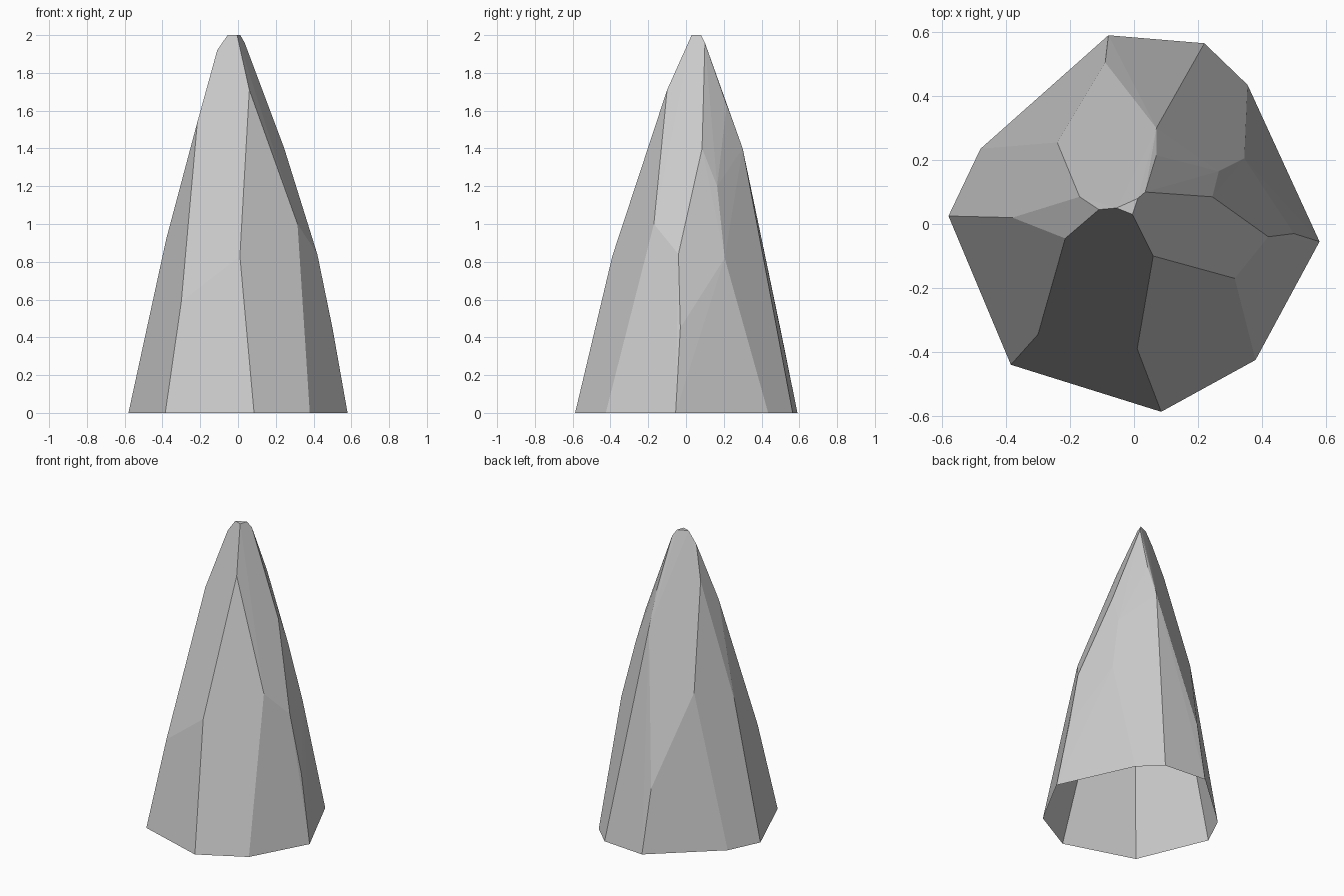
import bpy
import bmesh

default_cube = bpy.data.objects.get("Cube")
if default_cube:
    bpy.data.objects.remove(default_cube, do_unlink=True)


def make_material(name, colour):
    """One flat colour, shown both in the viewport and in a render."""
    material = bpy.data.materials.new(name)
    material.use_nodes = True
    material.diffuse_color = colour
    shader = material.node_tree.nodes["Principled BSDF"]
    shader.inputs["Base Color"].default_value = colour
    shader.inputs["Roughness"].default_value = 1
    return material


def make_faceted_shell(name, corners, material):
    """Stretch flat facets over the corners and leave the underside open."""
    bm = bmesh.new()
    for corner in corners:
        bm.verts.new(corner)
    hull = bmesh.ops.convex_hull(bm, input=bm.verts[:])
    loose = [item for item in hull["geom_interior"]
             if isinstance(item, bmesh.types.BMVert)]
    bmesh.ops.delete(bm, geom=loose, context="VERTS")

    # Merge nearly level triangles into broad chiselled facets
    bmesh.ops.dissolve_limit(bm, angle_limit=0.03,
                             verts=bm.verts[:], edges=bm.edges[:])
    bmesh.ops.recalc_face_normals(bm, faces=bm.faces[:])

    # Open base
    underside = [face for face in bm.faces
                 if all(vert.co.z < 0.001 for vert in face.verts)]
    bmesh.ops.delete(bm, geom=underside, context="FACES")

    mesh = bpy.data.meshes.new(name)
    bm.to_mesh(mesh)
    bm.free()
    mesh.materials.append(material)
    shell = bpy.data.objects.new(name, mesh)
    bpy.context.collection.objects.link(shell)
    return shell


# Ground outline, counter-clockwise
outline = [(-.58, .025), (-.385, -.44), (.085, -.587), (.38, -.425),
           (.58, -.055), (.355, .435), (.22, .565), (-.08, .59), (-.48, .235)]
base_corners = [(x, y, 0) for x, y in outline]

# Corners where the facets meet, from low to high
lower_corners = [(-.3, -.345, .59), (.01, -.39, .83), (.5, -.03, .45),
                 (.345, .205, .82), (-.09, .505, .42)]
middle_corners = [(.315, -.17, 1), (.42, -.04, .84), (-.24, .255, 1.02),
                  (-.38, .02, .92), (.265, .165, 1.2), (.245, .085, 1.4)]
upper_corners = [(-.215, -.045, 1.54), (.06, -.1, 1.71), (-.17, .085, 1.7),
                 (.07, .215, 1.63), (.07, .3, 1.4)]
tip_corners = [(-.11, .045, 1.92), (.035, .1, 1.96),
               (-.055, .05, 2), (-.005, .03, 2), (.012, .08, 2)]

stone_grey = make_material("stone grey", (0.6, 0.6, 0.6, 1))
make_faceted_shell(
    "rock_spire",
    base_corners + lower_corners + middle_corners + upper_corners + tip_corners,
    stone_grey)
